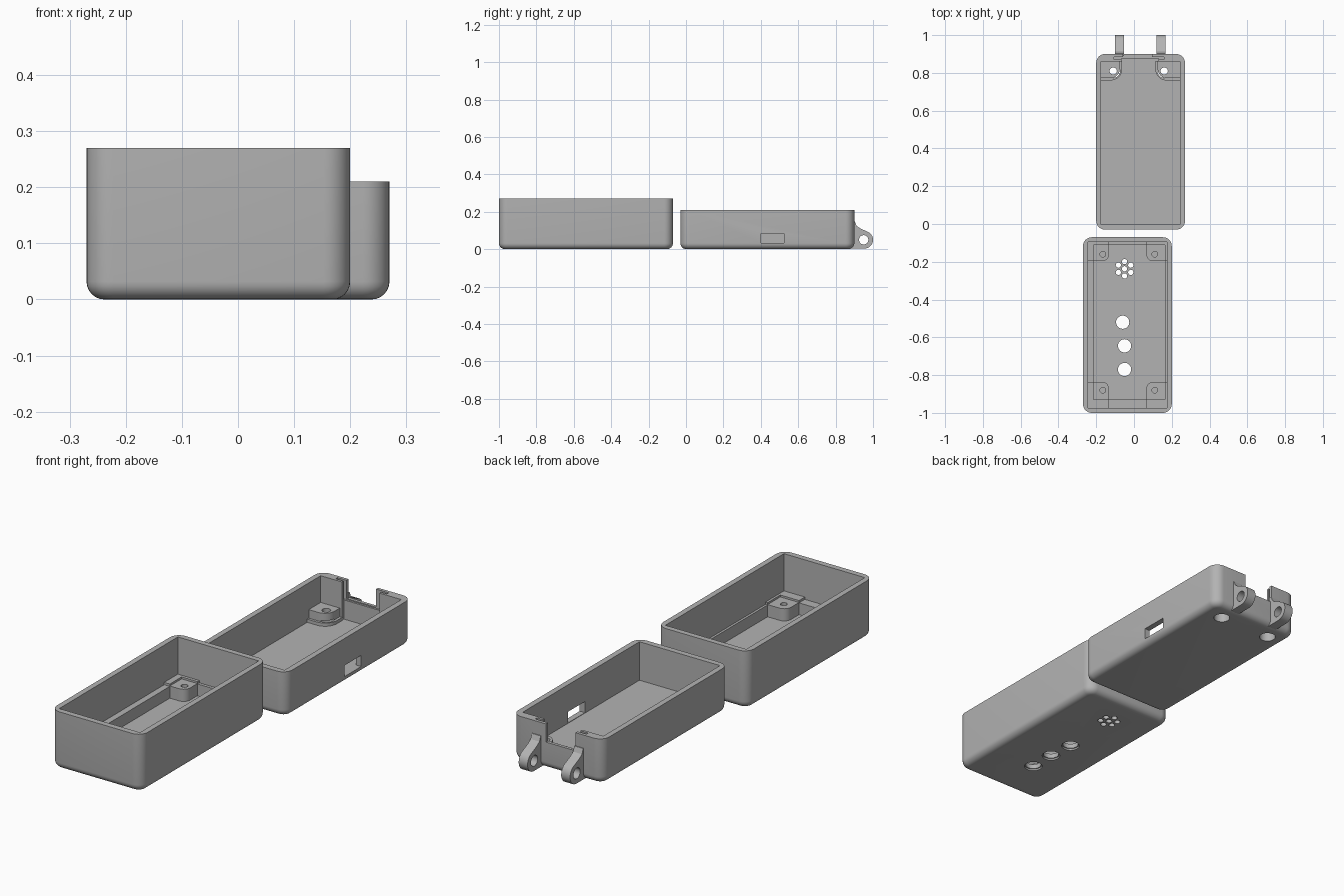
import bpy, bmesh, math
from mathutils import Matrix

if "Cube" in bpy.data.objects:
    bpy.data.objects.remove(bpy.data.objects["Cube"])

grey = bpy.data.materials.new("plain_grey")
grey.diffuse_color = (0.45, 0.45, 0.45, 1)
grey.use_nodes = True
grey.node_tree.nodes["Principled BSDF"].inputs["Base Color"].default_value = grey.diffuse_color


def make(name, bm):
    bmesh.ops.recalc_face_normals(bm, faces=bm.faces)
    me = bpy.data.meshes.new(name)
    bm.to_mesh(me)
    bm.free()
    me.materials.append(grey)
    ob = bpy.data.objects.new(name, me)
    bpy.context.collection.objects.link(ob)
    return ob


def box_bm(x0, x1, y0, y1, z0, z1):
    bm = bmesh.new()
    bmesh.ops.create_cube(bm, size=1)
    for v in bm.verts:
        v.co = ((x0 + x1) / 2 + v.co.x * (x1 - x0), (y0 + y1) / 2 + v.co.y * (y1 - y0),
                (z0 + z1) / 2 + v.co.z * (z1 - z0))
    return bm


def box(name, *dims):
    return make(name, box_bm(*dims))


def prism(name, pts, lo, hi, axis="z"):
    """Extrude a flat outline along z, or a (y, z) outline along x."""
    bm = bmesh.new()
    place = (lambda p: (p[0], p[1], lo)) if axis == "z" else (lambda p: (lo, p[0], p[1]))
    face = bm.faces.new([bm.verts.new(place(p)) for p in pts])
    ext = bmesh.ops.extrude_face_region(bm, geom=[face])
    d = (0, 0, hi - lo) if axis == "z" else (hi - lo, 0, 0)
    bmesh.ops.translate(bm, vec=d, verts=[g for g in ext["geom"] if isinstance(g, bmesh.types.BMVert)])
    return make(name, bm)


def arc(cx, cy, r, a0, a1, n, sx=1, sy=1):
    return [(cx + sx * r * math.cos(math.radians(a0 + (a1 - a0) * i / n)),
             cy + sy * r * math.sin(math.radians(a0 + (a1 - a0) * i / n))) for i in range(n + 1)]


def circle(x, y, r, n=32):
    return arc(x, y, r, 0, 360, n)[:-1]


def cut(ob, cutter, keep=False):
    m = ob.modifiers.new("cut", "BOOLEAN")
    m.operation, m.solver, m.object = "DIFFERENCE", "EXACT", cutter
    bpy.context.view_layer.objects.active = ob
    bpy.ops.object.modifier_apply(modifier=m.name)
    if not keep:
        bpy.data.objects.remove(cutter)


def shell(name, x0, x1, y0, y1, h):
    """Block with rounded upright corners and a rounded bottom edge."""
    bm = box_bm(x0, x1, y0, y1, 0, h)
    up = [e for e in bm.edges if abs(e.verts[0].co.z - e.verts[1].co.z) > h / 2]
    bmesh.ops.bevel(bm, geom=up, offset=0.047, segments=8, profile=0.5, affect="EDGES")
    low = [e for e in bm.edges if all(v.co.z < 0.001 for v in e.verts)]
    bmesh.ops.bevel(bm, geom=low, offset=0.032, segments=6, profile=0.5, affect="EDGES")
    return make(name, bm)


def corner_outline(cx, cy, ix, iy, r):
    """Square boss outline in a wall corner with its inward corner rounded."""
    sx, sy = math.copysign(1, ix - cx), math.copysign(1, iy - cy)
    return [(cx, cy), (ix, cy)] + arc(ix - sx * r, iy - sy * r, r, 0, 90, 8, sx, sy) + [(cx, iy)]


# Front case half: stepped cavity
front = shell("front_case", -0.27, 0.20, -1.0, -0.07, 0.27)
cut(front, box("c", -0.244, 0.174, -0.973, -0.096, 0.085, 0.4))
cut(front, box("c", -0.215, 0.163, -0.93, -0.11, 0.03, 0.2))

# Button holes with a small chamfer below, and speaker holes
for x, y in ((-0.06, -0.52), (-0.05, -0.645), (-0.05, -0.77)):
    cut(front, prism("c", circle(x, y, 0.035), -0.1, 0.06))
    cut(front, prism("c", circle(x, y, 0.040), -0.1, 0.008))
for k in range(7):
    a = math.radians(30 + 60 * k)
    r = 0.038 if k < 6 else 0
    cut(front, prism("c", circle(-0.05 + r * math.cos(a), -0.237 + r * math.sin(a), 0.014, 16), -0.1, 0.06))

# Corner screw bosses and their raised rims on the ledge
for side, cx, wx, ix, hx in (("left", -0.215, -0.246, -0.133, -0.165), ("right", 0.163, 0.176, 0.066, 0.11)):
    for end, cy, wy, iy, hy in (("back", -0.11, -0.094, -0.197, -0.16), ("front", -0.93, -0.975, -0.836, -0.88)):
        sx, sy = math.copysign(0.004, wx), (0.004 if end == "back" else -0.004)
        boss = prism(f"front_case_boss_{end}_{side}",
                     corner_outline(cx + sx, cy + sy, ix, iy, 0.035), 0.025, 0.087)
        cut(boss, prism("c", circle(hx, hy, 0.015, 20), 0.045, 0.2))
        box(f"boss_rim_side_{end}_{side}", min(cx, wx), max(cx, wx), min(wy, iy), max(wy, iy), 0.08, 0.096)
        box(f"boss_rim_end_{end}_{side}", min(cx, ix), max(cx, ix), min(cy, wy), max(cy, wy), 0.08, 0.096)

# Rear case half: cavity, stepped back wall and cable notch
rear = shell("rear_case", -0.20, 0.27, -0.03, 0.90, 0.21)
cut(rear, box("c", -0.174, 0.243, -0.003, 0.86, 0.03, 0.4))
cut(rear, box("c", -0.065, 0.13, 0.80, 0.876, 0.03, 0.4))
cut(rear, box("c", -0.105, 0.16, 0.872, 0.885, 0.12, 0.4))
cut(rear, box("c", -0.058, 0.095, 0.80, 0.95, 0.125, 0.4))

# Side port
cut(rear, box("c", 0.2, 0.3, 0.40, 0.525, 0.032, 0.084))

# Screw posts with through holes and wide sockets underneath
for side, wx, ix, hx in (("left", -0.178, -0.075, -0.11), ("right", 0.247, 0.125, 0.16)):
    s = 0.012 if ix > wx else -0.012
    post = prism(f"rear_post_{side}", corner_outline(wx, 0.864, ix, 0.772, 0.05), 0.026, 0.085)
    foot = prism(f"rear_post_foot_{side}", corner_outline(wx, 0.864, ix + s, 0.76, 0.06), 0.026, 0.045)
    hole = prism("c", circle(hx, 0.81, 0.019, 24), -0.1, 0.3)
    socket = prism("c", circle(hx, 0.81, 0.036), -0.1, 0.05)
    for ob in (rear, post, foot):
        cut(ob, hole, True)
        cut(ob, socket, True)
    bpy.data.objects.remove(hole)
    bpy.data.objects.remove(socket)

# Hinge lugs on the back wall
for side, x0 in (("left", -0.10), ("right", 0.12)):
    outline = [(0.88, 0.003), (0.955, 0.003)] + arc(0.953, 0.05, 0.047, -70, 55, 12) + \
              [(0.93, 0.112), (0.912, 0.125), (0.903, 0.148), (0.89, 0.15)]
    lug = prism(f"hinge_lug_{side}", outline, x0, x0 + 0.046, "x")
    cut(lug, prism("c", circle(0.95, 0.05, 0.025, 24), x0 - 0.1, x0 + 0.2, "x"))

# Smooth the round surfaces, keep edges crisp
for ob in bpy.data.objects:
    ob.select_set(True)
    bpy.context.view_layer.objects.active = ob
bpy.ops.object.shade_smooth_by_angle(angle=math.radians(30))
